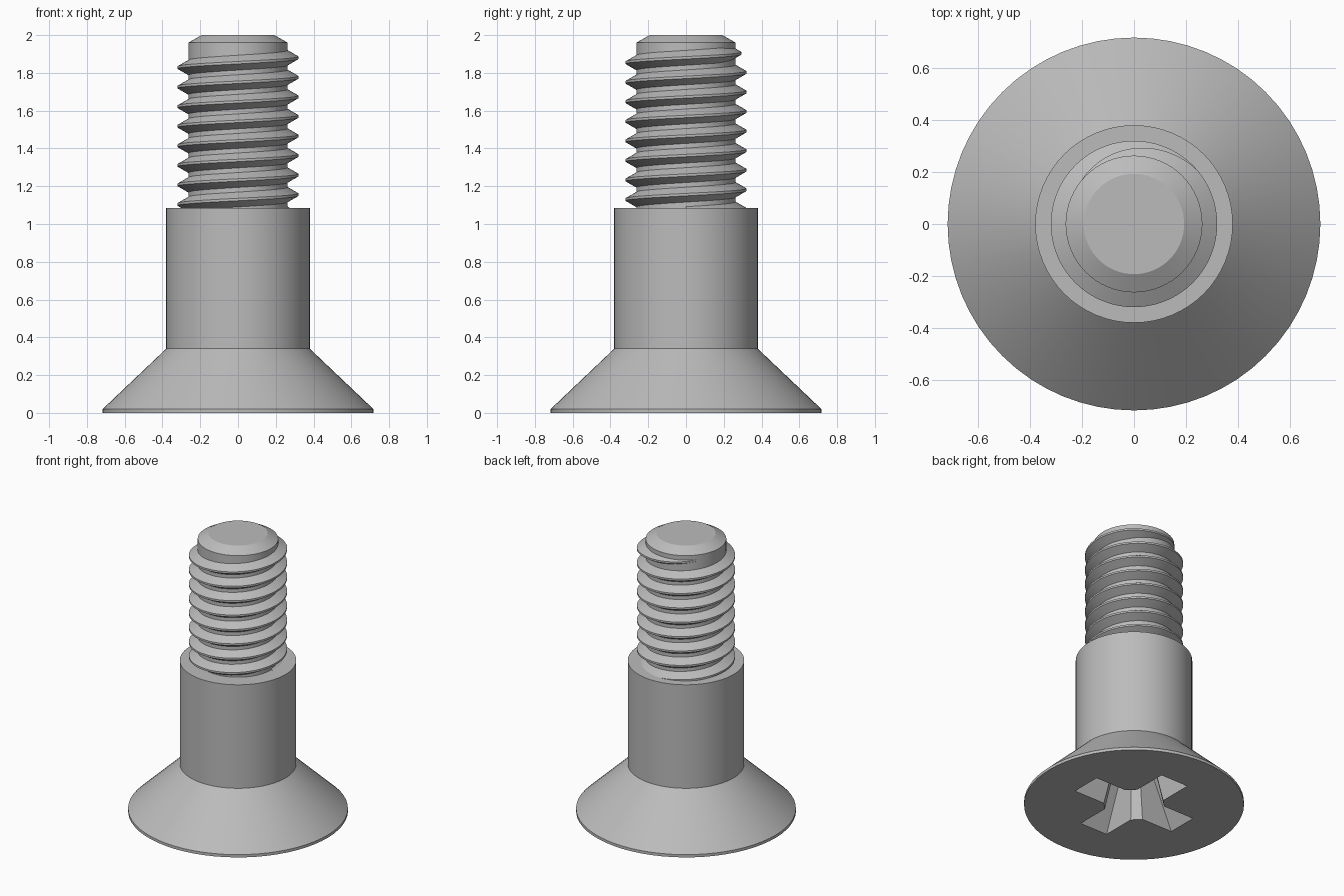
import bpy
import bmesh
from math import cos, sin, pi, radians

if "Cube" in bpy.data.objects:
    bpy.data.objects.remove(bpy.data.objects["Cube"])

SEGMENTS = 64
CORE_R, CREST_R, PITCH = 0.263, 0.32, 0.1035

steel = bpy.data.materials.new("grey steel")
steel.use_nodes = True
colour = (0.5, 0.5, 0.5, 1)
steel.diffuse_color = colour
steel.node_tree.nodes["Principled BSDF"].inputs["Base Color"].default_value = colour


def make_object(name, bm):
    bmesh.ops.recalc_face_normals(bm, faces=bm.faces)
    mesh = bpy.data.meshes.new(name)
    bm.to_mesh(mesh)
    bm.free()
    mesh.materials.append(steel)
    obj = bpy.data.objects.new(name, mesh)
    bpy.context.collection.objects.link(obj)
    return obj


def skin(name, rings):
    """Join equal closed rings of points and cap both ends."""
    bm = bmesh.new()
    loops = [[bm.verts.new(p) for p in ring] for ring in rings]
    for a, b in zip(loops, loops[1:]):
        for i in range(len(a)):
            j = (i + 1) % len(a)
            bm.faces.new((a[i], a[j], b[j], b[i]))
    bm.faces.new(loops[0])
    bm.faces.new(loops[-1])
    return make_object(name, bm)


def lathe(name, profile, sides=SEGMENTS, turn=0):
    return skin(name, [[(r * cos(turn + 2 * pi * i / sides), r * sin(turn + 2 * pi * i / sides), z)
                        for i in range(sides)] for r, z in profile])


def rectangle(hx, hy, z):
    return [(-hx, -hy, z), (hx, -hy, z), (hx, hy, z), (-hx, hy, z)]


def finish(obj):
    bpy.ops.object.select_all(action='DESELECT')
    obj.select_set(True)
    bpy.context.view_layer.objects.active = obj
    bpy.ops.object.shade_smooth_by_angle(angle=radians(28))


# Countersunk head, plain shoulder and threaded core in one turned body
body = lathe("screw_body", [(0.717, 0), (0.717, 0.02), (0.38, 0.34), (0.38, 1.085),
                            (CORE_R, 1.085), (CORE_R, 1.96), (0.193, 2.0)])

# Cross recess: two tapered slots and a tapered centre
depth = 0.42
top, bottom = (0.41, 0.11), (0.16, 0.055)
cutters = [
    skin("slot_cutter_x", [rectangle(*top, -0.02), rectangle(*top, 0), rectangle(*bottom, depth)]),
    skin("slot_cutter_y", [rectangle(*top[::-1], -0.02), rectangle(*top[::-1], 0),
                           rectangle(*bottom[::-1], depth)]),
    lathe("centre_cutter", [(0.21, -0.02), (0.21, 0), (0.11, depth)], 8, pi / 8),
]
bpy.context.view_layer.objects.active = body
for cutter in cutters:
    cut = body.modifiers.new("recess", 'BOOLEAN')
    cut.operation = 'DIFFERENCE'
    cut.solver = 'EXACT'
    cut.object = cutter
    bpy.ops.object.modifier_apply(modifier=cut.name)
for cutter in cutters:
    bpy.data.objects.remove(cutter)
finish(body)

# Right-handed helical thread that fades into the core near the tip
sections = []
start, fade, end = -8 * 360, 40, 140
steps = (end - start) // 5
for i in range(steps + 1):
    degrees = start + 5 * i
    t = radians(degrees)
    z = 1.88 + PITCH * t / (2 * pi)
    left = min(1, (end - degrees) / (end - fade))
    crest = CORE_R + (CREST_R - CORE_R) * left
    root = CORE_R - 0.012
    flat = 0.0065
    base = flat + (crest - root) * 0.577
    sections.append([(r * cos(t), r * sin(t), z + dz) for r, dz in
                     ((root, -base), (crest, -flat), (crest, flat), (root, base))])
thread = skin("screw_thread", sections)
finish(thread)
